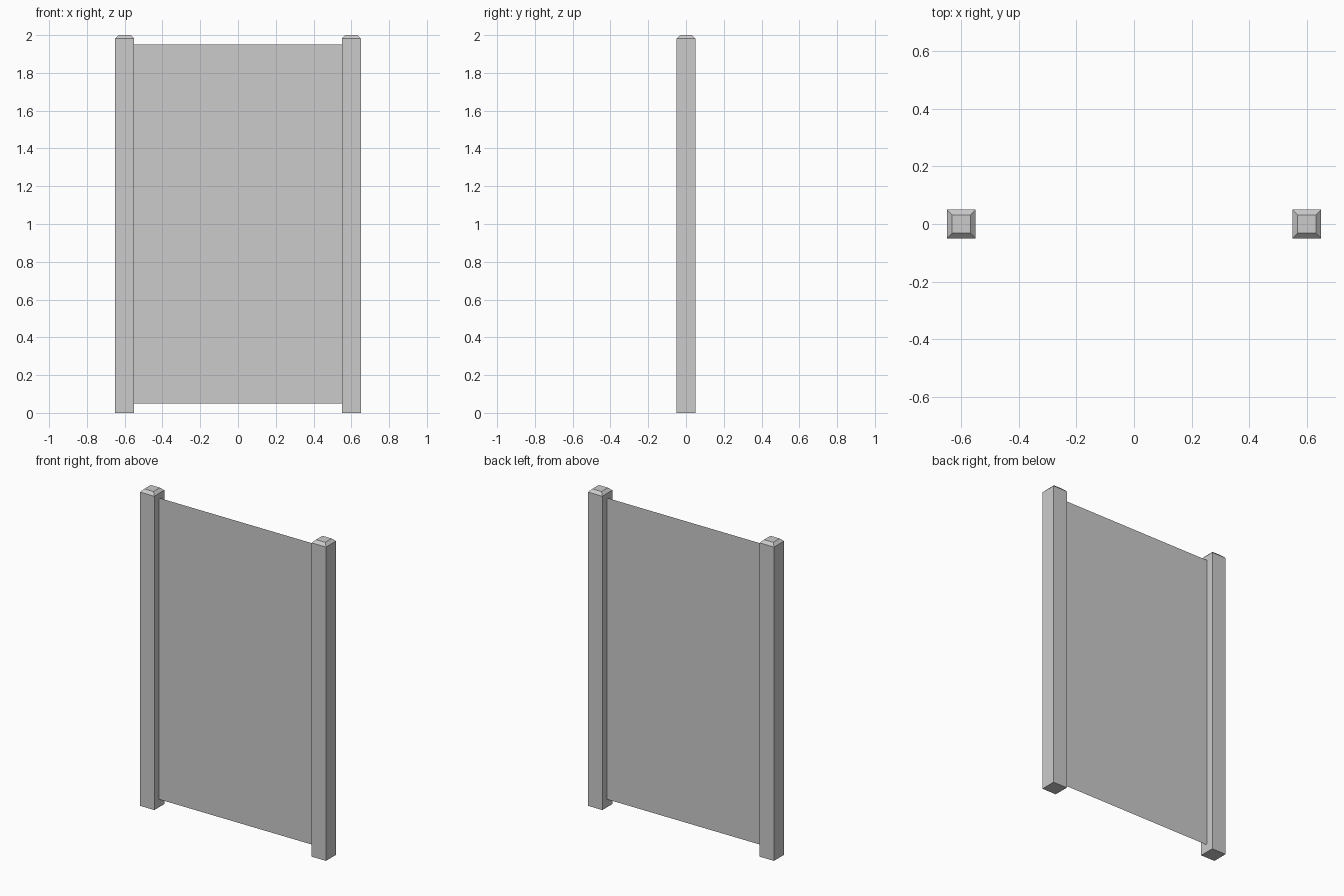
import bpy, bmesh

if "Cube" in bpy.data.objects:
    bpy.data.objects.remove(bpy.data.objects["Cube"])

POST_X, HALF, HEIGHT, CHAMFER = 0.6, 0.05, 2.0, 0.018


def make_object(name, bm):
    mesh = bpy.data.meshes.new(name)
    bm.to_mesh(mesh)
    bm.free()
    obj = bpy.data.objects.new(name, mesh)
    bpy.context.collection.objects.link(obj)
    return obj


def post(name, x):
    # square post with a chamfered top, lofted from three square rings
    bm = bmesh.new()
    rings = []
    for z, h in ((0, HALF), (HEIGHT - CHAMFER, HALF), (HEIGHT, HALF - CHAMFER)):
        rings.append([bm.verts.new((x + sx * h, sy * h, z))
                      for sx, sy in ((-1, -1), (1, -1), (1, 1), (-1, 1))])
    for a, b in zip(rings, rings[1:]):
        for i in range(4):
            j = (i + 1) % 4
            bm.faces.new((a[i], a[j], b[j], b[i]))
    bm.faces.new(rings[0][::-1])
    bm.faces.new(rings[-1])
    make_object(name, bm)


def panel_sheet(name, side):
    # one thin sheet facing outward, spanning between the posts
    bm = bmesh.new()
    x, y = POST_X - HALF, side * 0.003
    corners = [(-x, y, 0.05), (x, y, 0.05), (x, y, 1.95), (-x, y, 1.95)]
    if side > 0:
        corners.reverse()
    bm.faces.new([bm.verts.new(c) for c in corners])
    make_object(name, bm)


# Posts
post("left_post", -POST_X)
post("right_post", POST_X)

# Screen panel, front and back faces
panel_sheet("front_panel", -1)
panel_sheet("back_panel", 1)
